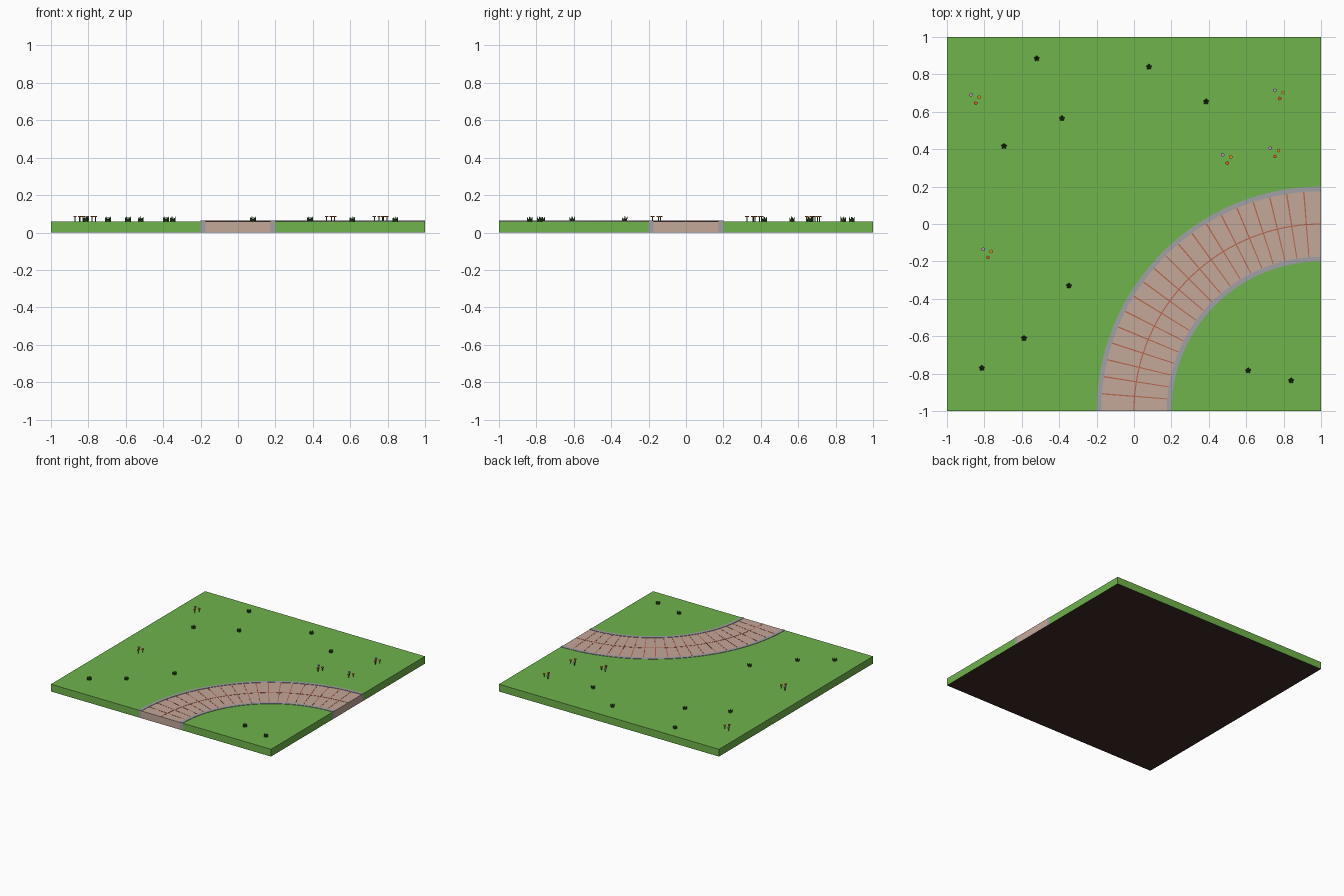
import bpy, bmesh, math
from mathutils import Matrix, Vector

if "Cube" in bpy.data.objects:
    bpy.data.objects.remove(bpy.data.objects["Cube"])

TOP = 0.06          # ground level
CX, CY = 1.0, -1.0  # centre of the bend
SEGS = 40


def material(name, rgb):
    lin = [(c / 255 / 12.92) if c / 255 <= 0.04045 else ((c / 255 + 0.055) / 1.055) ** 2.4 for c in rgb]
    m = bpy.data.materials.new(name)
    m.diffuse_color = (*lin, 1)
    m.use_nodes = True
    m.node_tree.nodes["Principled BSDF"].inputs["Base Color"].default_value = m.diffuse_color
    return m


GRASS = material("grass green", (111, 179, 75))
PAVING = material("paving tan", (196, 168, 154))
KERB = material("kerb grey", (160, 160, 166))
MORTAR = material("mortar rust", (184, 104, 80))
SOIL = material("soil brown", (62, 42, 38))
BLADE = material("blade green", (52, 88, 36))
LILAC = material("petal lilac", (190, 150, 200))
ORANGE = material("petal orange", (240, 150, 40))
RED = material("petal red", (226, 92, 48))


def finish(name, bm, *mats):
    bmesh.ops.recalc_face_normals(bm, faces=bm.faces)
    mesh = bpy.data.meshes.new(name)
    bm.to_mesh(mesh)
    bm.free()
    for m in mats:
        mesh.materials.append(m)
    obj = bpy.data.objects.new(name, mesh)
    bpy.context.collection.objects.link(obj)
    return obj


def polar(r, a):
    return CX - r * math.cos(a), CY + r * math.sin(a)


def arc(r, a0=0.0, a1=math.pi / 2, n=SEGS):
    return [polar(r, a0 + (a1 - a0) * i / n) for i in range(n + 1)]


def prism(bm, inner, outer, z0, z1):
    """Solid strip between two matching outlines; the underside gets slot 1."""
    rows = [[bm.verts.new((x, y, z)) for x, y in line]
            for line, z in ((inner, z0), (outer, z0), (outer, z1), (inner, z1))]
    for i in range(len(inner) - 1):
        for k in range(4):
            a, b = rows[k], rows[(k + 1) % 4]
            f = bm.faces.new((a[i], a[i + 1], b[i + 1], b[i]))
            f.material_index = 1 if k == 0 else 0
    for i in (0, -1):
        bm.faces.new([r[i] for r in rows])


def ring(name, r0, r1, top, mat):
    bm = bmesh.new()
    prism(bm, arc(r0), arc(r1), 0, top)
    return finish(name, bm, mat, SOIL)


# Lawn outside the bend: the arc is projected outward onto the square border
bm = bmesh.new()
border = []
for i in range(SEGS + 1):
    a = math.pi / 2 * i / SEGS
    r = 2 / max(math.cos(a), math.sin(a))
    border.append(polar(r, a))
prism(bm, arc(1.2), border, 0, TOP)
finish("outer_lawn", bm, GRASS, SOIL)

# Lawn inside the bend
bm = bmesh.new()
outline = [(CX, CY)] + arc(0.8)
low = [bm.verts.new((x, y, 0)) for x, y in outline]
high = [bm.verts.new((x, y, TOP)) for x, y in outline]
bm.faces.new(low).material_index = 1
bm.faces.new(high)
for i in range(len(low)):
    j = (i + 1) % len(low)
    bm.faces.new((low[i], low[j], high[j], high[i]))
finish("inner_lawn", bm, GRASS, SOIL)

# Path and kerbs
ring("path", 0.825, 1.175, TOP, PAVING)
ring("inner_kerb", 0.8, 0.825, TOP + 0.003, KERB)
ring("outer_kerb", 1.175, 1.2, TOP + 0.003, KERB)

# Mortar lines: cross joints and one line along the middle
bm = bmesh.new()
JOINTS = 20
for i in range(1, JOINTS):
    a = math.pi / 2 * i / JOINTS
    h = 0.003
    prism(bm, arc(0.826, a - h, a + h, 1), arc(1.174, a - h, a + h, 1), TOP - 0.002, TOP + 0.001)
prism(bm, arc(0.997), arc(1.003), TOP - 0.002, TOP + 0.0012)
finish("mortar_lines", bm, MORTAR, MORTAR)


def cone(bm, base, tip, r0, r1, sides, slot=0):
    base, tip = Vector(base), Vector(tip)
    d = tip - base
    mat = Matrix.Translation((base + tip) / 2) @ d.to_track_quat('Z', 'Y').to_matrix().to_4x4()
    res = bmesh.ops.create_cone(bm, cap_ends=True, segments=sides, radius1=r0, radius2=r1,
                                depth=d.length, matrix=mat)
    for f in {f for v in res["verts"] for f in v.link_faces}:
        f.material_index = slot


# Grass tufts: five leaning blades round a taller one
TUFTS = [(-.52, .885), (.08, .84), (.385, .655), (-.385, .565), (-.695, .417),
         (-.348, -.33), (-.588, -.61), (-.813, -.77), (.61, -.783), (.84, -.837)]
for n, (x, y) in enumerate(TUFTS):
    bm = bmesh.new()
    for i in range(5):
        a = math.pi / 2 + i * math.tau / 5
        c, s = math.cos(a), math.sin(a)
        cone(bm, (x + .009 * c, y + .009 * s, TOP), (x + .016 * c, y + .016 * s, TOP + .026 - .003 * (i % 2)),
             0.007, 0, 4)
    cone(bm, (x, y, TOP), (x, y, TOP + .029), 0.007, 0, 4)
    finish(f"grass_tuft_{n + 1}", bm, BLADE)

# Flower clumps: three stems with flat heads
FLOWERS = [(-.85, .67), (.775, .695), (.495, .35), (.75, .385), (-.785, -.155)]
HEADS = [(-.021, .02, 1), (.022, .008, 2), (.004, -.024, 3)]
for n, (x, y) in enumerate(FLOWERS):
    bm = bmesh.new()
    for dx, dy, slot in HEADS:
        cone(bm, (x + dx, y + dy, TOP), (x + dx, y + dy, TOP + .024), 0.003, 0.003, 5)
        cone(bm, (x + dx, y + dy, TOP + .022), (x + dx, y + dy, TOP + .029), 0.010, 0.010, 6, slot)
    finish(f"flower_clump_{n + 1}", bm, BLADE, LILAC, ORANGE, RED)
